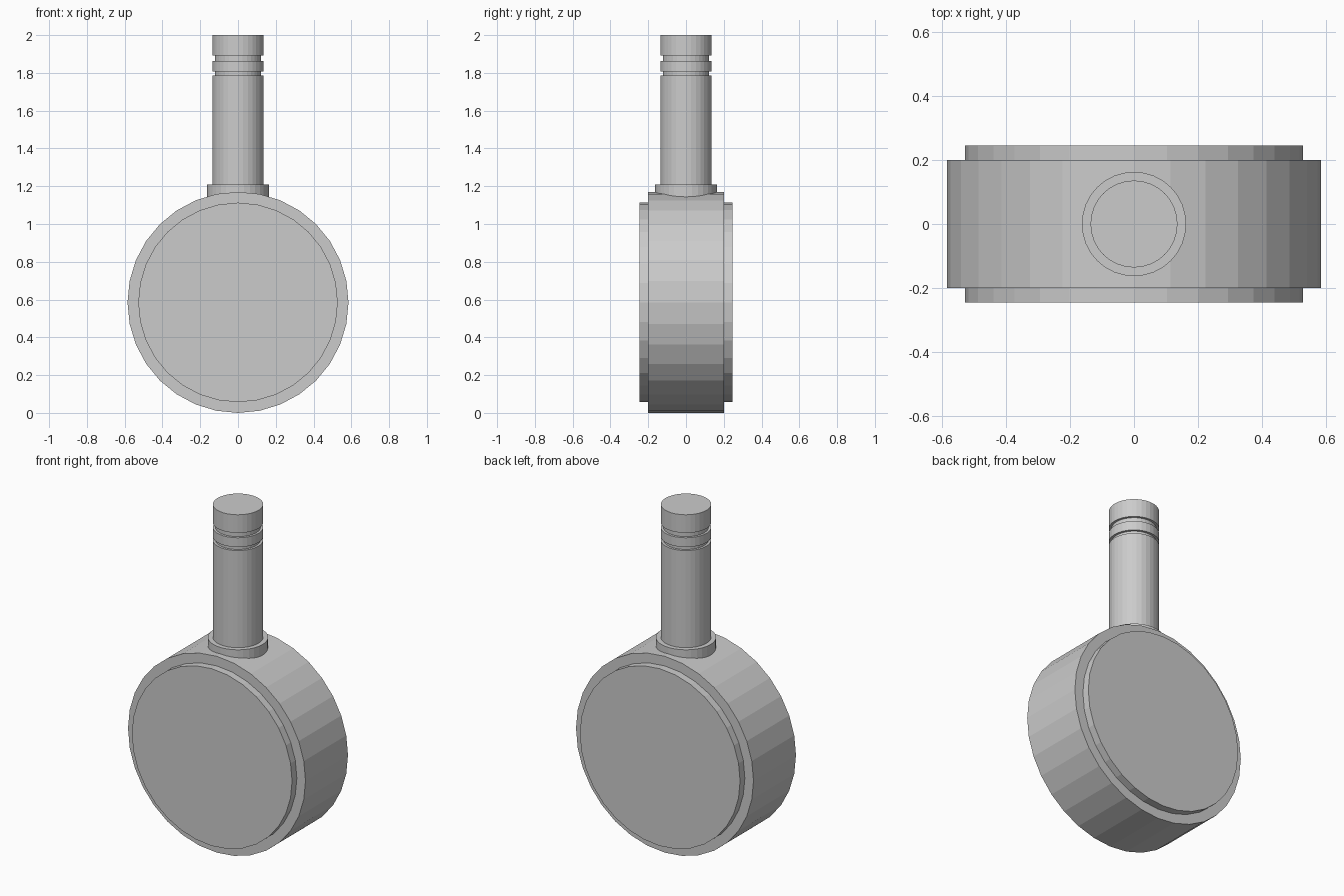
import bpy, bmesh, math
from mathutils import Matrix

if "Cube" in bpy.data.objects:
    bpy.data.objects.remove(bpy.data.objects["Cube"])

SIDES = 32


def lathe(name, profile, matrix):
    """Turn (radius, height) points into a closed solid of revolution."""
    bm = bmesh.new()
    rings = []
    for r, h in profile:
        rings.append([bm.verts.new((r * math.cos(2 * math.pi * i / SIDES),
                                    r * math.sin(2 * math.pi * i / SIDES), h))
                      for i in range(SIDES)])
    for a, b in zip(rings, rings[1:]):
        for i in range(SIDES):
            j = (i + 1) % SIDES
            bm.faces.new((a[i], a[j], b[j], b[i]))
    bm.faces.new(rings[0][::-1])
    bm.faces.new(rings[-1])
    bm.transform(matrix)
    bmesh.ops.recalc_face_normals(bm, faces=bm.faces)
    mesh = bpy.data.meshes.new(name)
    bm.to_mesh(mesh)
    bm.free()
    obj = bpy.data.objects.new(name, mesh)
    bpy.context.collection.objects.link(obj)
    return obj


# Wheel with a raised disc on each side, axle along y
R, R_DISC, HALF, HALF_DISC = 0.585, 0.528, 0.20, 0.245
wheel_profile = [(R_DISC, -HALF_DISC), (R_DISC, -HALF), (R, -HALF),
                 (R, HALF), (R_DISC, HALF), (R_DISC, HALF_DISC)]
lathe("wheel", wheel_profile,
      Matrix.Translation((0, 0, R)) @ Matrix.Rotation(math.pi / 2, 4, 'X'))

# Upright stem: collar seated in the wheel, then the shaft with two grooves
COLLAR, SHAFT, GROOVE = 0.163, 0.136, 0.122
stem_profile = [(COLLAR, 1.12), (COLLAR, 1.208), (SHAFT, 1.208)]
for low, high in ((1.787, 1.808), (1.863, 1.892)):
    stem_profile += [(SHAFT, low), (GROOVE, low), (GROOVE, high), (SHAFT, high)]
stem_profile.append((SHAFT, 2.0))
lathe("stem", stem_profile, Matrix.Identity(4))
